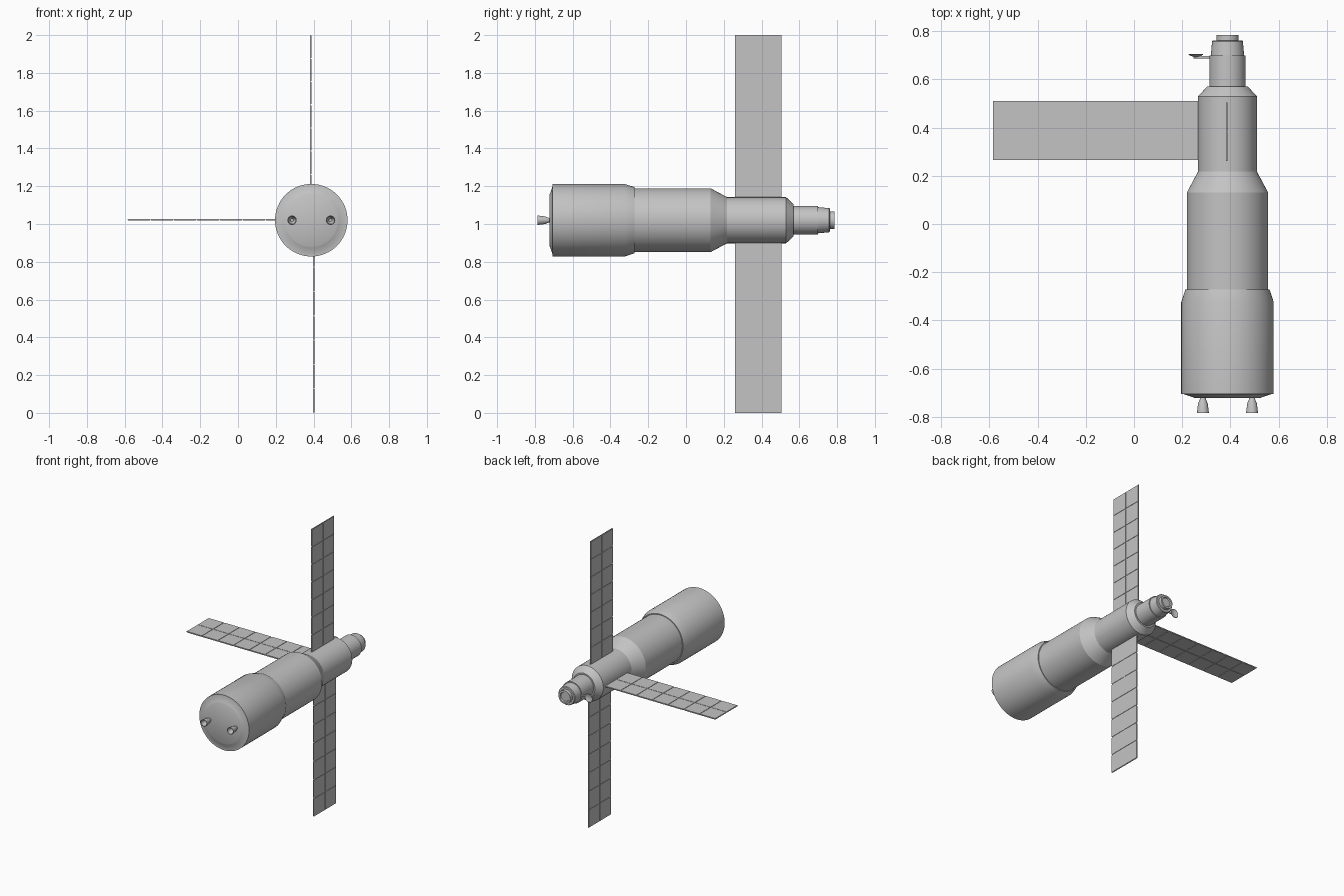
import bpy, bmesh, math
from mathutils import Matrix, Vector

if "Cube" in bpy.data.objects:
    bpy.data.objects.remove(bpy.data.objects["Cube"])

CX, CZ = 0.388, 1.02          # station axis, running along y

grey = bpy.data.materials.new("hull_grey")
grey.diffuse_color = (0.55, 0.55, 0.55, 1)
grey.use_nodes = True
grey.node_tree.nodes["Principled BSDF"].inputs["Base Color"].default_value = grey.diffuse_color


def finish(name, bm, smooth=True):
    bmesh.ops.recalc_face_normals(bm, faces=bm.faces)
    me = bpy.data.meshes.new(name)
    bm.to_mesh(me)
    bm.free()
    me.materials.append(grey)
    ob = bpy.data.objects.new(name, me)
    bpy.context.collection.objects.link(ob)
    if smooth:
        bpy.ops.object.select_all(action='DESELECT')
        ob.select_set(True)
        bpy.context.view_layer.objects.active = ob
        bpy.ops.object.shade_smooth_by_angle(angle=math.radians(28))
    return ob


def lathe(name, profile, x=CX, z=CZ, segs=48):
    """Revolve (y, radius) points around a line parallel to y."""
    bm = bmesh.new()
    rings = []
    for y, r in profile:
        rings.append([bm.verts.new((x + r * math.cos(a), y, z + r * math.sin(a)))
                      for a in (2 * math.pi * i / segs for i in range(segs))])
    for a, b in zip(rings, rings[1:]):
        for i in range(segs):
            j = (i + 1) % segs
            bm.faces.new((a[i], a[j], b[j], b[i]))
    bm.faces.new(rings[0])
    bm.faces.new(rings[-1])
    return finish(name, bm)


def add_box(bm, centre, size):
    bmesh.ops.create_cube(bm, size=1, matrix=Matrix.Translation(centre)
                          @ Matrix.Diagonal((*size, 1)))


def solar_wing(name, root, direction, normal, length, width=0.245, cells=7):
    """Thin sheet carrying two columns of raised cells on both faces."""
    d, n, w = Vector(direction), Vector(normal), Vector((0, 1, 0))
    root = Vector(root)

    def size(a, b, c):
        return [abs(v) for v in d * a + w * b + n * c]

    bm = bmesh.new()
    inset = 0.03                                  # hidden inside the hull
    add_box(bm, root + d * (length - inset) / 2,
            size(length + inset, width, 0.003))
    pitch, gap = length / cells, 0.006
    for i in range(cells):
        for s in (-1, 1):
            add_box(bm, root + d * pitch * (i + 0.5) + w * s * width / 4,
                    size(pitch - gap, width / 2 - gap / 2, 0.008))
    return finish(name, bm, smooth=False)


# Pressure hull: wide aft section, stepped collar, middle and forward sections
lathe("hull", [(-0.722, 0.138), (-0.718, 0.146), (-0.706, 0.182), (-0.706, 0.192),
               (-0.325, 0.192), (-0.272, 0.175), (-0.272, 0.169), (0.13, 0.169),
               (0.218, 0.122), (0.53, 0.122), (0.57, 0.085), (0.57, 0.02)], segs=64)

# Transfer compartment and docking port at the forward end
lathe("forward_compartment", [(0.56, 0.075), (0.70, 0.075), (0.70, 0.069),
                              (0.758, 0.064), (0.762, 0.060), (0.762, 0.046),
                              (0.785, 0.046), (0.785, 0.034), (0.778, 0.030)])

# Pair of open engine bells on the aft bulkhead
for side in (-1, 1):
    lathe("engine_bell_" + ("left" if side < 0 else "right"),
          [(-0.715, 0.010), (-0.728, 0.013), (-0.745, 0.020), (-0.785, 0.025),
           (-0.785, 0.021), (-0.748, 0.016), (-0.735, 0.008)],
          x=CX + side * 0.102, segs=24)

# Three solar wings
solar_wing("solar_wing_top", (0.385, 0.383, 1.14), (0, 0, 1), (1, 0, 0), 0.86)
solar_wing("solar_wing_bottom", (0.40, 0.383, 0.90), (0, 0, -1), (1, 0, 0), 0.90)
solar_wing("solar_wing_left", (0.268, 0.388, 1.022), (-1, 0, 0), (0, 0, 1), 0.853)

# Small dish antenna on a boom beside the forward compartment
lathe("antenna_dish", [(0.694, 0.008), (0.698, 0.022), (0.704, 0.031),
                       (0.705, 0.029), (0.700, 0.018), (0.698, 0.006)],
      x=0.257, segs=24)
bm = bmesh.new()
bmesh.ops.create_cone(bm, cap_ends=True, segments=12, radius1=0.005, radius2=0.005,
                      depth=0.08, matrix=Matrix.Translation((0.287, 0.692, CZ))
                      @ Matrix.Rotation(math.pi / 2, 4, 'Y'))
finish("antenna_boom", bm)
